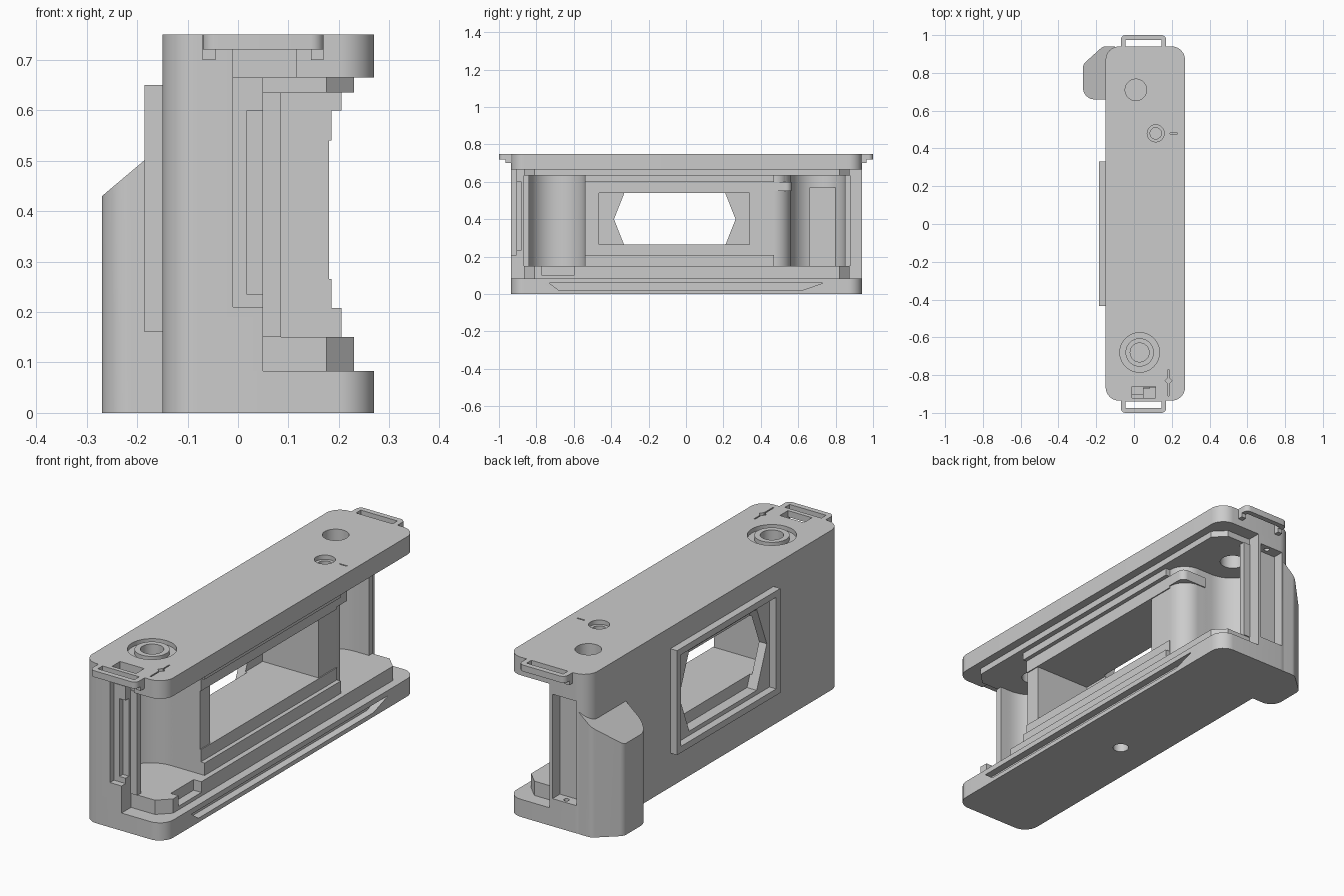
import bpy, bmesh, math
from mathutils import Vector

if "Cube" in bpy.data.objects:
    bpy.data.objects.remove(bpy.data.objects["Cube"])

AX = {'z': lambda a, b, h: (a, b, h), 'x': lambda a, b, h: (h, a, b), 'y': lambda a, b, h: (a, h, b)}


def prism(name, pts, lo, hi, axis='z', smooth=True):
    """Extrude a 2D outline along an axis."""
    bm = bmesh.new()
    f = AX[axis]
    low = [bm.verts.new(f(a, b, lo)) for a, b in pts]
    top = [bm.verts.new(f(a, b, hi)) for a, b in pts]
    bm.faces.new(low)
    bm.faces.new(top)
    for i in range(len(pts)):
        j = (i + 1) % len(pts)
        bm.faces.new((low[i], low[j], top[j], top[i]))
    bmesh.ops.recalc_face_normals(bm, faces=bm.faces[:])
    me = bpy.data.meshes.new(name)
    bm.to_mesh(me)
    bm.free()
    ob = bpy.data.objects.new(name, me)
    bpy.context.collection.objects.link(ob)
    return ob


def rect(a0, a1, b0, b1):
    return [(a0, b0), (a1, b0), (a1, b1), (a0, b1)]


def box(name, x0, x1, y0, y1, z0, z1):
    return prism(name, rect(x0, x1, y0, y1), z0, z1)


def circle(cx, cy, r, n=40):
    return [(cx + r * math.cos(2 * math.pi * i / n), cy + r * math.sin(2 * math.pi * i / n)) for i in range(n)]


def rounded(pts, radii, n=8):
    """Round each right-angle or oblique corner with a smooth curve."""
    out = []
    for i, p in enumerate(pts):
        r = radii[i] if isinstance(radii, (list, tuple)) else radii
        p = Vector(p)
        if r == 0:
            out.append(tuple(p))
            continue
        d1 = (Vector(pts[i - 1]) - p).normalized()
        d2 = (Vector(pts[(i + 1) % len(pts)]) - p).normalized()
        half = d1.angle(d2) / 2
        c = p + (d1 + d2).normalized() * r / math.sin(half)
        t = r / math.tan(half)
        a, b = p + d1 * t - c, p + d2 * t - c
        for k in range(n + 1):
            v = a.lerp(b, k / n).normalized() * r
            out.append(tuple(c + v))
    return out


def cut(ob, *cutters):
    """Subtract cutters from an object and apply."""
    bpy.context.view_layer.objects.active = ob
    for c in cutters:
        c.hide_render = True
        m = ob.modifiers.new('cut', 'BOOLEAN')
        m.operation = 'DIFFERENCE'
        m.solver = 'EXACT'
        m.object = c
        bpy.ops.object.modifier_apply(modifier=m.name)
    return ob


helpers = []


def helper(ob):
    ob.hide_render = True
    helpers.append(ob)
    return ob


def hbox(*a):
    return helper(box('cutter', *a))


def hcyl(x, y, r, z0, z1):
    return helper(prism('cutter', circle(x, y, r), z0, z1))


# Top and bottom plates
outline = rounded(rect(-.15, .27, -.935, .94), .07)
top = prism('top_plate', outline, .665, .75)
bottom = prism('bottom_plate', outline, 0, .083)

# Front shell with rounded front corners
shell = prism('front_shell', rounded(rect(-.15, .05, -.935, .94), [.07, 0, 0, .07]), .083, .665)

# Spool chambers at both ends
for cx, cy, r in ((.03, -.69, .15), (.01, .705, .145)):
    cut(shell, hcyl(cx, cy, r, .15, .635), hbox(cx, .3, cy - r, cy + r, .15, .635))

# Central film block with a rounded take-up corner
block = prism('film_block', rounded(rect(-.149, .18, -.54, .56), [0, 0, .09, 0]), .15, .635)

# Light box and hexagonal lens opening
gate = hbox(-.11, .4, -.465, .34, .265, .54)
hexa = helper(prism('cutter', [(-.385, .4), (-.31, .21), (.19, .21), (.265, .4), (.19, .59), (-.31, .59)],
                    -.3, -.10, 'x'))
cut(shell, gate, hexa)
cut(block, gate, hexa)

# Film rails above and below the gate
for nm, x, z0, z1 in (('outer_rail_low', .205, .15, .208), ('outer_rail_high', .205, .6, .635),
                      ('inner_rail_low', .185, .207, .265), ('inner_rail_high', .185, .54, .601)):
    box(nm, .15, x, -.54, .47, z0, z1)

# Sprocket bracket and its boss
bracket = prism('sprocket_bracket', rounded(rect(.05, .185, .38, .565), [0, .03, .03, 0]), .55, .6)
cut(bracket, hcyl(.115, .51, .03, .5, .7))
prism('sprocket_boss', circle(.115, .48, .065), .6, .635)

# Light-trap ledges with chamfered corners
ledge_pts = [(.0, -.865), (.175, -.865), (.23, -.81), (.23, .82), (.175, .875), (.0, .875)]
low_ledge = prism('lower_ledge', ledge_pts, .083, .15)
cut(low_ledge, hbox(.19, .3, -.77, -.6, .1, .2))
prism('upper_ledge', ledge_pts, .635, .665)

# Chamber end lips
box('lip_near', -.02, .085, -.87, -.84, .15, .635)
box('lip_far', .04, .085, .85, .88, .15, .635)

# Latch channel in the near end
cut(shell, hbox(-.01, .2, -1.1, -.905, .21, .7), hbox(.018, .2, -1.1, -.88, .235, .6))
cut(top, hbox(-.01, .115, -1.1, -.86, .6, .8))

# Hinge recess in the far end with pin holes
cut(shell, hbox(-.09, .035, .885, 1.1, .13, .62),
    hcyl(-.02, .915, .012, .10, .2), hcyl(-.02, .915, .012, .6, .65))

# Raised mount frame on the front
frame = prism('mount_frame', rect(-.435, .33, .16, .65), -.185, -.148, 'x')
cut(frame, helper(prism('cutter', rect(-.405, .3, .19, .62), -.3, 0, 'x')))

# Hand grip with sloped top
grip = prism('hand_grip', rounded([(-.1, .66), (-.27, .66), (-.27, .845), (-.165, .94), (-.1, .94)],
                                  [0, .06, .04, .04, 0]), 0, .57)
cut(grip, helper(prism('cutter', [(-.4, .32), (-.4, .8), (-.05, .8), (-.05, .615)], .5, 1.1, 'y')),
    hbox(-.09, .035, .885, 1.1, .13, .62))

# Dial well, winder holes and index marks in the top
cut(top, hcyl(.03, -.68, .105, .73, .8), hcyl(.03, -.68, .05, .6, .74),
    hcyl(.01, .71, .057, .6, .8), hcyl(.115, .48, .045, .73, .8), hcyl(.115, .48, .03, .6, .74),
    hbox(.19, .23, .477, .483, .738, .8), hbox(.18, .186, -.91, -.77, .738, .8),
    helper(prism('cutter', circle(.183, -.83, .018, 4), .738, .8)))
cut(prism('dial_ring', circle(.03, -.68, .075), .725, .75), hcyl(.03, -.68, .05, .7, .8))

# Upper ledge openings follow the winder holes
cut(bpy.data.objects['upper_ledge'], hcyl(.03, -.68, .05, .6, .7), hcyl(.01, .71, .057, .6, .7))
cut(shell, hcyl(.03, -.68, .05, .6, .7), hcyl(.01, .71, .057, .6, .7))

# Tripod socket and tapered groove along the back edge
cut(bottom, hcyl(.02, -.07, .035, -.1, .06),
    helper(prism('cutter', [(-.73, .058), (.73, .058), (.62, .02), (-.68, .02)], .235, .4, 'x')))

# Strap lugs at both ends
for s, nm in ((-1, 'near'), (1, 'far')):
    ys = sorted((s * .92, s * 1.0))
    rad = [.025, .025, 0, 0] if s < 0 else [0, 0, .025, .025]
    lug = prism('strap_lug_' + nm, rounded(rect(-.07, .17, *ys), rad, 5), .72, .75)
    yi = sorted((s * .94, s * .975))
    cut(lug, hbox(-.045, .145, *yi, .6, .9))
    for x in (-.07, .145):
        box('lug_foot_' + nm, x, x + .025, *sorted((s * .92, s * .965)), .7, .721)

# Remove the cutters and shade
for h in helpers:
    bpy.data.objects.remove(h)
for ob in list(bpy.context.scene.objects):
    bpy.ops.object.select_all(action='DESELECT')
    ob.select_set(True)
    bpy.context.view_layer.objects.active = ob
    bpy.ops.object.shade_smooth_by_angle(angle=math.radians(30))
